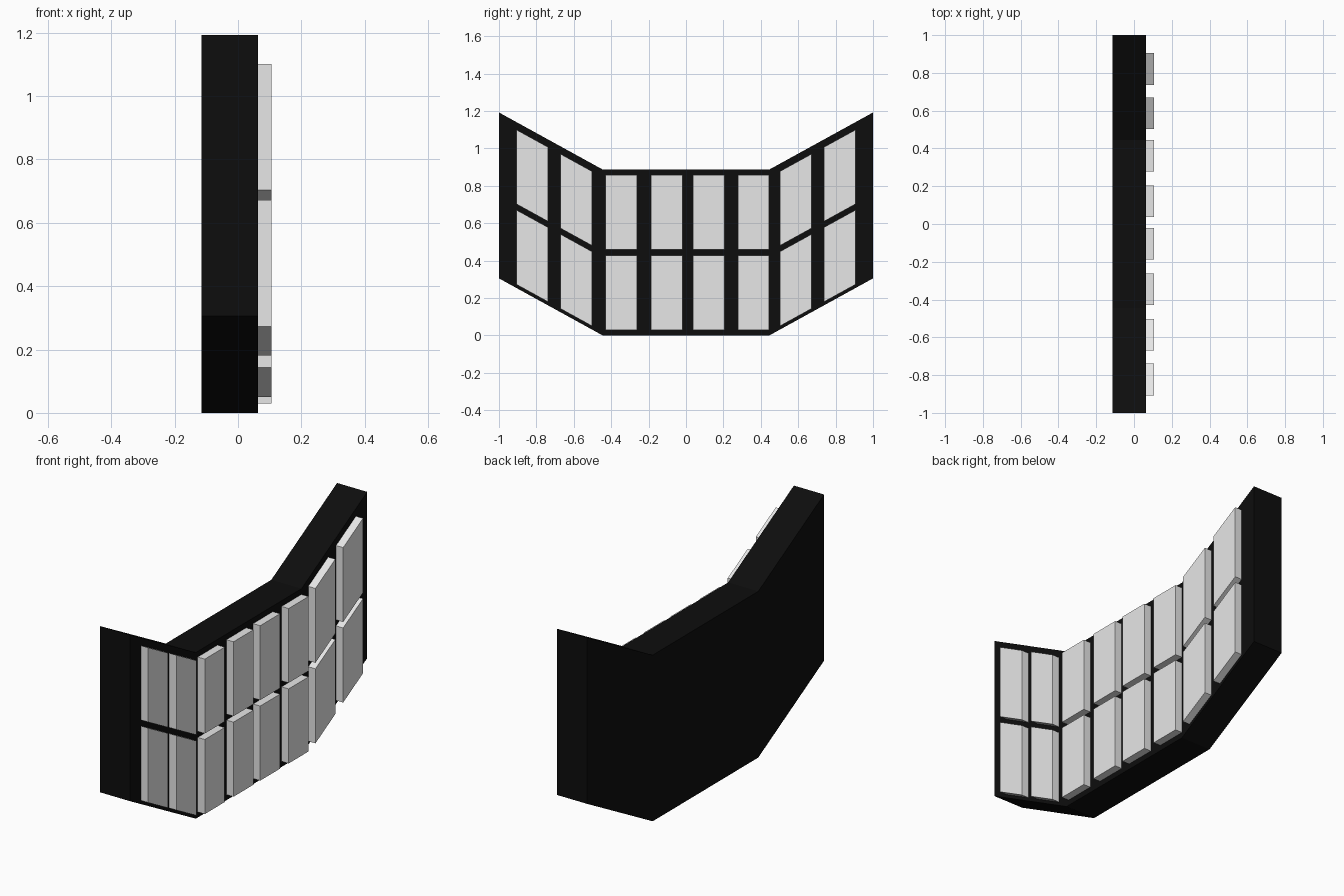
import bpy
import bmesh

if "Cube" in bpy.data.objects:
    bpy.data.objects.remove(bpy.data.objects["Cube"])


def material(name, rgb):
    m = bpy.data.materials.new(name)
    m.diffuse_color = (*rgb, 1)
    m.use_nodes = True
    m.node_tree.nodes["Principled BSDF"].inputs["Base Color"].default_value = m.diffuse_color
    return m


black = material("black casing", (0.004, 0.004, 0.004))
grey = material("light grey panel", (0.8, 0.8, 0.8))


def prism(name, profile, x0, x1, mat):
    """Extrude a (y, z) profile along x."""
    bm = bmesh.new()
    face = bm.faces.new([bm.verts.new((x0, y, z)) for y, z in profile])
    ext = bmesh.ops.extrude_face_region(bm, geom=[face])
    for v in ext["geom"]:
        if isinstance(v, bmesh.types.BMVert):
            v.co.x = x1
    bmesh.ops.recalc_face_normals(bm, faces=bm.faces)
    me = bpy.data.meshes.new(name)
    bm.to_mesh(me)
    bm.free()
    me.materials.append(mat)
    ob = bpy.data.objects.new(name, me)
    bpy.context.collection.objects.link(ob)
    return ob


BEND, SLOPE = 0.445, 0.55


def lift(y):
    """Height gained by the raised wings beyond the bend."""
    return max(0, abs(y) - BEND) * SLOPE


# Casing: flat middle with two upswept wings
ys = (-1, -BEND, BEND, 1)
casing = [(y, lift(y)) for y in ys] + [(y, 0.887 + lift(y)) for y in reversed(ys)]
prism("casing", casing, -0.115, 0.063, black)

# Panels: two rows of eight, sheared to follow the wings
starts = (-0.907, -0.67, -0.43, -0.188, 0.037, 0.277, 0.503, 0.737)
for row, (z0, z1) in enumerate(((0.03, 0.428), (0.46, 0.857))):
    for col, y0 in enumerate(starts):
        y1 = y0 + 0.168
        # outer panels sit slightly closer to the casing's edge slope
        drop = 0.025 if min(abs(y0), abs(y1)) > BEND else 0
        quad = [(y0, z0 - drop + lift(y0)), (y1, z0 - drop + lift(y1)),
                (y1, z1 - drop + lift(y1)), (y0, z1 - drop + lift(y0))]
        if drop:
            quad = [(y, z + 0.014) for y, z in quad]
        prism(f"panel_{row}_{col}", quad, 0.055, 0.105, grey)
